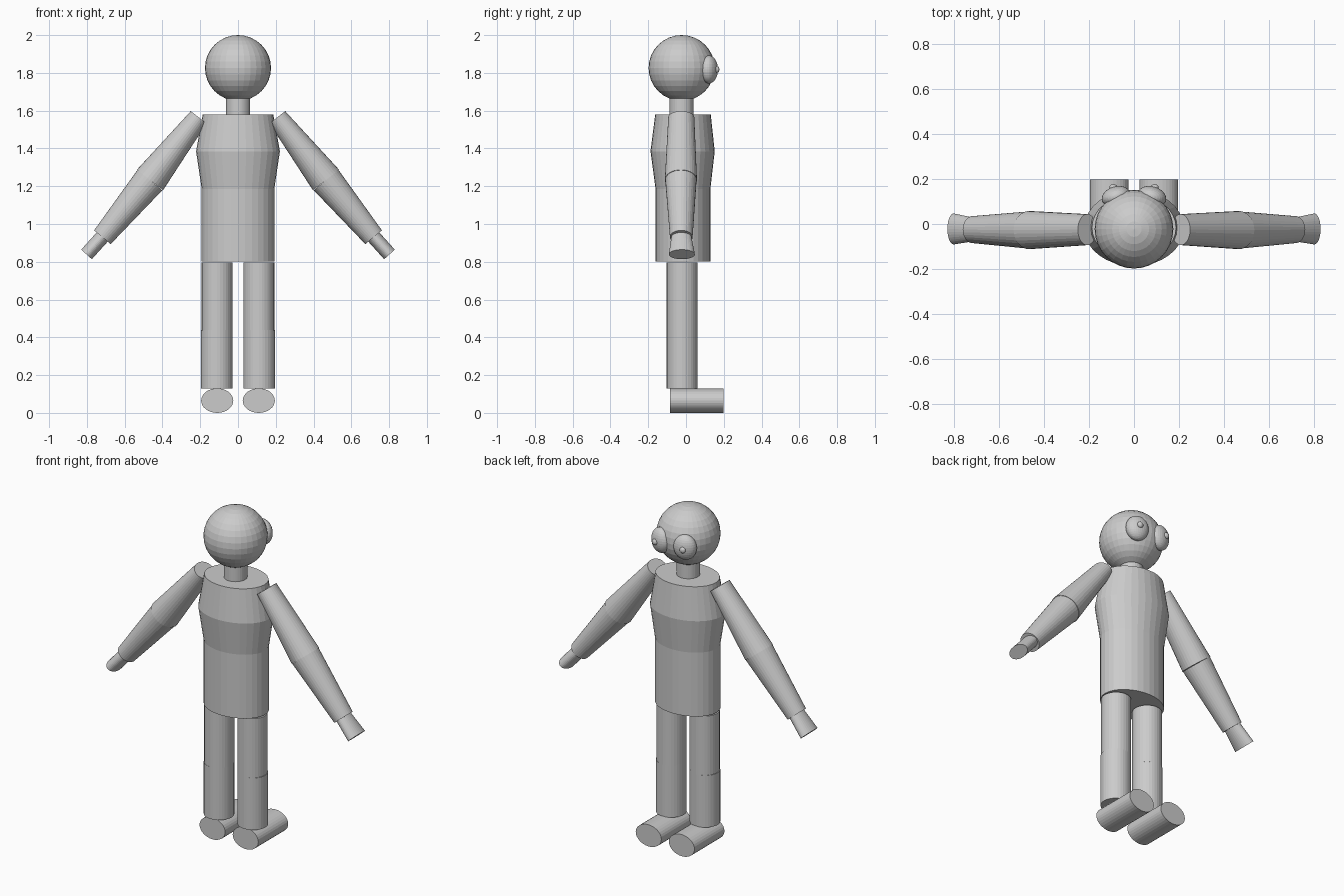
import bpy, bmesh, math
from mathutils import Vector, Matrix

if "Cube" in bpy.data.objects:
    bpy.data.objects.remove(bpy.data.objects["Cube"])

grey = bpy.data.materials.new("plain grey")
grey.diffuse_color = (0.6, 0.6, 0.6, 1)
grey.use_nodes = True
grey.node_tree.nodes["Principled BSDF"].inputs["Base Color"].default_value = grey.diffuse_color

YC = -0.02   # depth of the body's centre line
SEG = 32


def finish(name, bm):
    bmesh.ops.recalc_face_normals(bm, faces=bm.faces)
    mesh = bpy.data.meshes.new(name)
    bm.to_mesh(mesh)
    bm.free()
    mesh.materials.append(grey)
    obj = bpy.data.objects.new(name, mesh)
    bpy.context.collection.objects.link(obj)
    return obj


def tube(name, rings, side):
    """Capped loft of ellipses: rings of (centre, side radius, other radius)."""
    bm = bmesh.new()
    axis = (Vector(rings[-1][0]) - Vector(rings[0][0])).normalized()
    u = Vector(side)
    v = axis.cross(u).normalized()
    loops = []
    for centre, ru, rv in rings:
        loops.append([bm.verts.new(Vector(centre) + u * ru * math.cos(a) + v * rv * math.sin(a))
                      for a in (2 * math.pi * i / SEG for i in range(SEG))])
    for low, high in zip(loops, loops[1:]):
        for i in range(SEG):
            j = (i + 1) % SEG
            bm.faces.new((low[i], low[j], high[j], high[i]))
    bm.faces.new(loops[0])
    bm.faces.new(loops[-1])
    return finish(name, bm)


def ball(name, centre, radii, turn=0.0):
    bm = bmesh.new()
    m = (Matrix.Translation(centre) @ Matrix.Rotation(turn, 4, 'Z')
         @ Matrix.Diagonal((*radii, 1)))
    bmesh.ops.create_uvsphere(bm, u_segments=32, v_segments=16, radius=1, matrix=m)
    return finish(name, bm)


X, Y = (1, 0, 0), (0, 1, 0)

# Head, neck and torso
ball("head", (0, -0.023, 1.826), (0.175, 0.175, 0.174))
tube("neck", [((0, -0.023, 1.575), 0.064, 0.064), ((0, -0.023, 1.67), 0.064, 0.064)], X)
tube("torso", [((0, -0.016, 0.802), 0.192, 0.145), ((0, -0.016, 1.185), 0.192, 0.145),
               ((0, -0.018, 1.385), 0.222, 0.17), ((0, -0.016, 1.58), 0.187, 0.147)], X)

for s, tag in ((-1, "left"), (1, "right")):
    # Eye and pupil bump
    ball(tag + "_eye", (s * 0.08, 0.122, 1.818), (0.065, 0.045, 0.074), -s * 0.3)
    ball(tag + "_pupil", (s * 0.092, 0.163, 1.818), (0.018, 0.014, 0.018))

    # Arm: upper arm swells to the elbow, forearm tapers, hand flares sideways
    shoulder, elbow = (s * 0.208, YC - 0.005, 1.565), (s * 0.466, YC - 0.007, 1.233)
    wrist, tip = (s * 0.718, YC - 0.005, 0.93), (s * 0.802, YC - 0.002, 0.839)
    inner = (s * 0.69, YC - 0.005, 0.963)
    tube(tag + "_upper_arm", [(shoulder, 0.069, 0.053), (elbow, 0.085, 0.088)], Y)
    tube(tag + "_forearm", [(elbow, 0.083, 0.085), (wrist, 0.06, 0.057)], Y)
    tube(tag + "_hand", [(inner, 0.048, 0.038), (tip, 0.069, 0.038)], Y)

    # Leg and foot
    x = s * 0.11
    tube(tag + "_thigh", [((x, YC, 0.44), 0.082, 0.082), ((x, YC, 0.795), 0.082, 0.082)], X)
    tube(tag + "_shin", [((x + s * 0.002, YC, 0.128), 0.084, 0.082),
                         ((x + s * 0.002, YC, 0.44), 0.084, 0.082)], X)
    tube(tag + "_foot", [((x, -0.086, 0.065), 0.085, 0.065),
                         ((x, 0.198, 0.065), 0.085, 0.065)], X)
